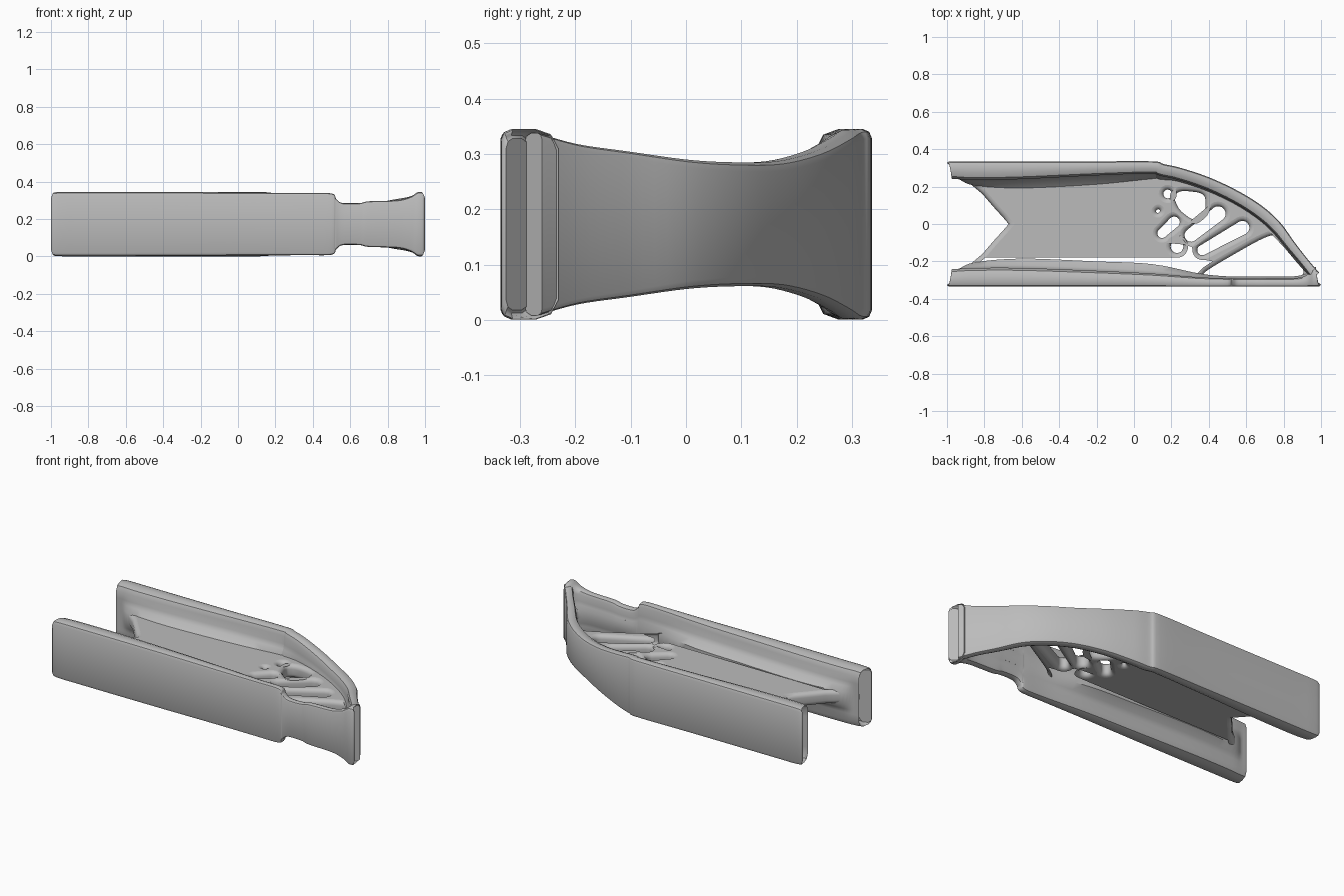
import bpy, bmesh, math
from mathutils import Vector

cube = bpy.data.objects.get("Cube")
if cube:
    bpy.data.objects.remove(cube, do_unlink=True)

MID = 0.173  # height of the web's middle plane

grey = bpy.data.materials.new("plain grey")
grey.use_nodes = True
grey.diffuse_color = (0.5, 0.5, 0.5, 1)
grey.node_tree.nodes["Principled BSDF"].inputs["Base Color"].default_value = (0.5, 0.5, 0.5, 1)


def finish(obj, angle=40):
    obj.data.materials.append(grey)
    bpy.ops.object.select_all(action="DESELECT")
    obj.select_set(True)
    bpy.context.view_layer.objects.active = obj
    if obj.type == "CURVE":
        bpy.ops.object.convert(target="MESH")
    bpy.ops.object.shade_smooth_by_angle(angle=math.radians(angle))


def smooth_rows(rows, steps=5):
    """Catmull-Rom through rows of station values."""
    rows = [Vector(r) for r in rows]
    out = []
    for i in range(len(rows) - 1):
        a, b = rows[max(i - 1, 0)], rows[i]
        c, d = rows[i + 1], rows[min(i + 2, len(rows) - 1)]
        for k in range(steps):
            u = k / steps
            out.append(b + (c - a) * (u / 2) + (a * 2 - b * 5 + c * 4 - d) * (u * u / 2)
                       + (b * 3 - a - c * 3 + d) * (u ** 3 / 2))
    return out + [rows[-1]]


def section(t, h, f):
    """Flange section: inward distance and height, thick at the web root."""
    r = min(0.02, t * 0.25)
    half = [(0, h - r), (r * 0.3, h - r * 0.3), (r, h), (t * 0.6, h),
            (t * 0.87, h - r * 0.5), (t, h - r * 1.8), (t, h * 0.55),
            (t + f * 0.3, h * 0.4), (t + f, h * 0.22)]
    return half + [(d, -z) for d, z in reversed(half)]


def flange(name, stations, side):
    """Loft rows of x, y, thickness, half height, root fillet."""
    rows = smooth_rows(stations)
    bm = bmesh.new()
    rings = []
    for i, (x, y, t, h, f) in enumerate(rows):
        a, b = rows[max(i - 1, 0)], rows[min(i + 1, len(rows) - 1)]
        tx, ty = Vector((b[0] - a[0], b[1] - a[1])).normalized()
        nx, ny = -ty * side, tx * side
        rings.append([bm.verts.new((x + nx * d, y + ny * d, MID + z))
                      for d, z in section(t, h, max(f, 0))])
    n = len(rings[0])
    for a, b in zip(rings, rings[1:]):
        for j in range(n):
            bm.faces.new((a[j], a[(j + 1) % n], b[(j + 1) % n], b[j]))
    bm.faces.new(rings[0])
    bm.faces.new(rings[-1])
    bmesh.ops.recalc_face_normals(bm, faces=bm.faces)
    mesh = bpy.data.meshes.new(name)
    bm.to_mesh(mesh)
    bm.free()
    obj = bpy.data.objects.new(name, mesh)
    bpy.context.collection.objects.link(obj)
    finish(obj)


# Straight front flange with a necked section near the tip
flange("front_flange", [
    (-1, -.325, .07, .155, 0), (-.99, -.333, .09, .168, 0), (-.94, -.335, .095, .172, 0),
    (-.85, -.335, .1, .172, .03), (-.6, -.335, .1, .172, .05), (-.2, -.335, .085, .171, .05),
    (.1, -.335, .07, .168, .05), (.35, -.335, .05, .166, .02), (.5, -.335, .045, .164, .01),
    (.525, -.335, .045, .135, .01), (.56, -.335, .045, .112, .01), (.65, -.335, .045, .112, .01),
    (.7, -.335, .045, .122, .01), (.85, -.335, .045, .127, .01), (.92, -.335, .06, .145, .01),
    (.96, -.335, .1, .17, 0), (.99, -.333, .1, .17, 0), (1, -.325, .07, .155, 0)], 1)

# Back flange that bends into the curved rim and meets the tip
flange("back_flange_and_rim", [
    (-1, .325, .07, .155, 0), (-.99, .333, .09, .168, 0), (-.94, .335, .095, .172, 0),
    (-.85, .335, .1, .172, .03), (-.6, .335, .095, .172, .05), (-.2, .335, .075, .172, .05),
    (.1, .335, .065, .172, .03), (.16, .32, .065, .17, .02), (.25, .3, .065, .157, .01),
    (.4, .25, .065, .132, .01), (.55, .18, .065, .114, .01), (.68, .1, .065, .112, .01),
    (.78, .01, .06, .117, .01), (.86, -.1, .05, .132, .01), (.93, -.19, .045, .145, .01),
    (.99, -.26, .05, .165, 0)], -1)


def add_loop(curve, points):
    s = curve.splines.new("POLY")
    s.points.add(len(points) - 1)
    for p, (x, y) in zip(s.points, points):
        p.co = (x, y, 0, 1)
    s.use_cyclic_u = True


def slot(a, b, ra, rb, n=10):
    """Outline of a slot with round ends of two radii."""
    a, b = Vector(a), Vector(b)
    base = math.atan2(b.y - a.y, b.x - a.x)
    pts = []
    for c, r, start in ((b, rb, base - math.pi / 2), (a, ra, base + math.pi / 2)):
        for k in range(n + 1):
            g = start + math.pi * k / n
            pts.append((c.x + r * math.cos(g), c.y + r * math.sin(g)))
    return pts


def rounded(points):
    """Corner-cut a closed loop into a soft shape."""
    for _ in range(3):
        pairs = zip(points, points[1:] + points[:1])
        points = [(a[0] * (1 - w) + b[0] * w, a[1] * (1 - w) + b[1] * w)
                  for a, b in pairs for w in (0.2, 0.8)]
    return points


# Web plate with pointed rear notch and pierced lattice
web = bpy.data.curves.new("web", "CURVE")
web.dimensions = "2D"
web.fill_mode = "BOTH"
web.extrude = 0.015
web.bevel_depth = 0.025
web.bevel_resolution = 3
web.offset = -0.025
notch = [(-.95, .28), (-.92, .237), (-.87, .21), (-.81, .16), (-.75, .09), (-.7, .035)]
outline = notch + [(-.67, 0)] + [(x, -y) for x, y in reversed(notch)]
outline += [(.35, -.31), (.95, -.31), (.95, -.25), (.85, -.14), (.74, -.01), (.65, .08),
            (.53, .155), (.39, .22), (.24, .27), (.1, .3)]
add_loop(web, outline)

# Round holes and slots; the bevel keeps its full reach inside the plate
holes = [((.18, .16), (.18, .161), .023, .023),
         ((.127, .068), (.13, .07), .009, .009),
         ((.15, -.05), (.215, .01), .025, .03),
         ((.23, -.12), (.23, -.121), .034, .034),
         ((.305, -.06), (.45, .055), .035, .04),
         ((.365, -.14), (.58, -.02), .027, .037)]
for h in holes:
    add_loop(web, slot(*h))
add_loop(web, rounded([(.21, .15), (.25, .18), (.38, .165), (.385, .07), (.32, .015), (.24, .075)]))
add_loop(web, rounded([(.355, -.285), (.39, -.245), (.73, -.05), (.77, -.085), (.91, -.24), (.9, -.285)]))

web_obj = bpy.data.objects.new("web", web)
web_obj.location.z = MID
bpy.context.collection.objects.link(web_obj)
finish(web_obj, 50)
